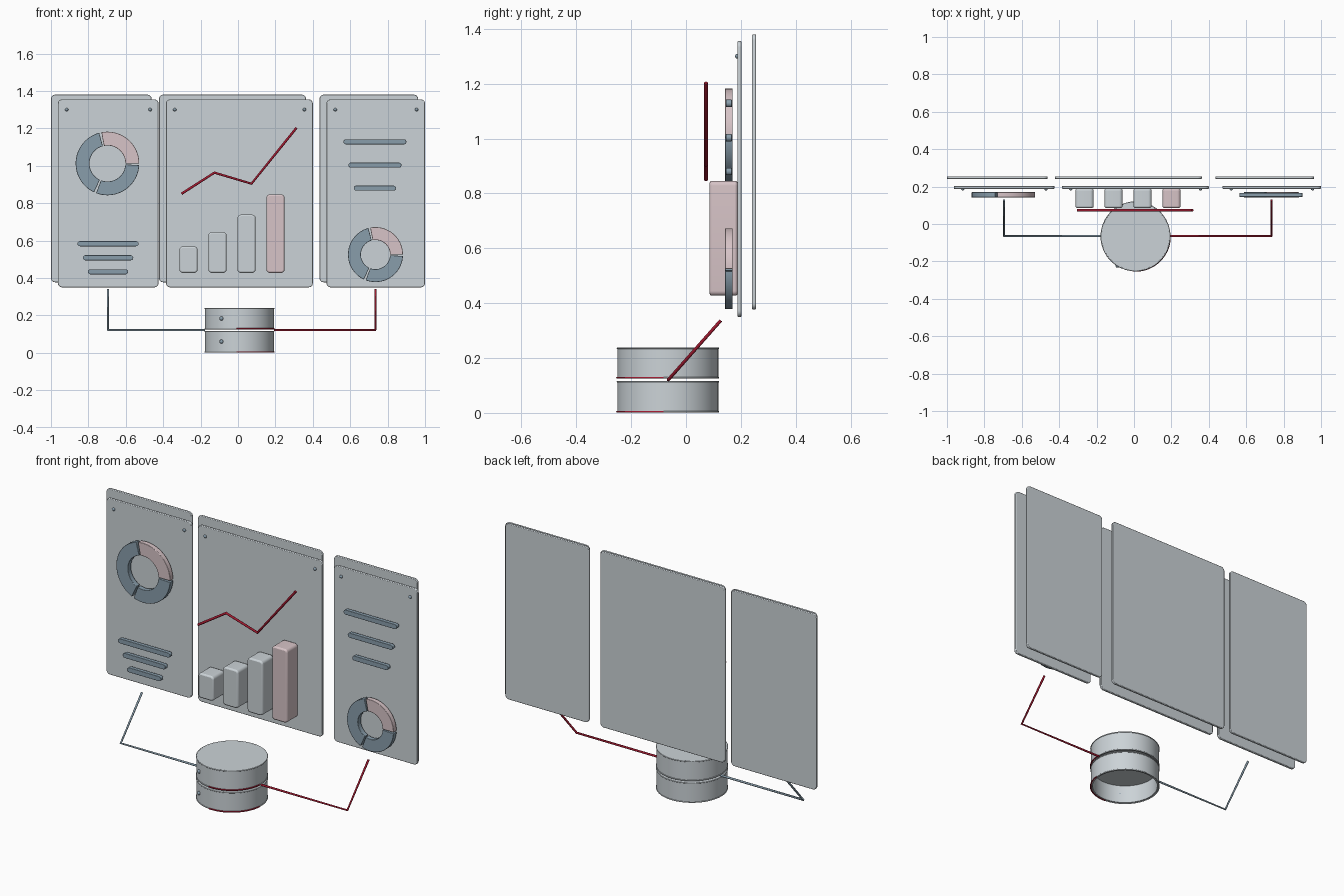
import bpy, bmesh, math
from math import cos, sin, pi, radians

if "Cube" in bpy.data.objects:
    bpy.data.objects.remove(bpy.data.objects["Cube"])


def material(name, rgb):
    m = bpy.data.materials.new(name)
    m.diffuse_color = (*rgb, 1)
    m.use_nodes = True
    m.node_tree.nodes["Principled BSDF"].inputs["Base Color"].default_value = m.diffuse_color
    return m


SLATE = material("slate_blue", (0.25, 0.34, 0.41))
PINK = material("pale_pink", (0.68, 0.55, 0.57))
RED = material("deep_red", (0.36, 0.01, 0.03))
PALE = material("pale_grey", (0.60, 0.65, 0.68))


def finish(name, bm, mat, bevel=0.0):
    bmesh.ops.recalc_face_normals(bm, faces=bm.faces)
    me = bpy.data.meshes.new(name)
    bm.to_mesh(me)
    bm.free()
    ob = bpy.data.objects.new(name, me)
    bpy.context.collection.objects.link(ob)
    if mat:
        me.materials.append(mat)
    if bevel:
        mod = ob.modifiers.new("Bevel", 'BEVEL')
        mod.width, mod.segments = bevel, 2
        mod.limit_method, mod.angle_limit = 'ANGLE', radians(50)
    bpy.ops.object.select_all(action='DESELECT')
    ob.select_set(True)
    bpy.context.view_layer.objects.active = ob
    bpy.ops.object.shade_smooth_by_angle(angle=radians(35))
    return ob


def prism(name, outline, y0, y1, mat, bevel=0.0):
    """Extrude an x-z outline from y0 to y1."""
    bm = bmesh.new()
    face = bm.faces.new([bm.verts.new((x, y0, z)) for x, z in outline])
    new = bmesh.ops.extrude_face_region(bm, geom=[face])["geom"]
    verts = [v for v in new if isinstance(v, bmesh.types.BMVert)]
    bmesh.ops.translate(bm, verts=verts, vec=(0, y1 - y0, 0))
    if len(bm.faces) == len(outline) + 1:
        bm.faces.new([v for v in bm.verts if v not in verts])
    return finish(name, bm, mat, bevel)


def rounded_rect(x0, x1, z0, z1, r, n=6):
    pts = []
    corners = [(x1 - r, z1 - r), (x0 + r, z1 - r), (x0 + r, z0 + r), (x1 - r, z0 + r)]
    for k, (cx, cz) in enumerate(corners):
        for i in range(n + 1):
            a = pi / 2 * (k + i / n)
            pts.append((cx + r * cos(a), cz + r * sin(a)))
    # drop coincident points where an end is a full half circle
    return [p for i, p in enumerate(pts) if math.dist(p, pts[i - 1]) > 1e-5]


def ring_sector(cx, cz, r0, r1, a0, a1):
    n = max(8, int((a1 - a0) / 5))
    angs = [radians(a0 + (a1 - a0) * i / n) for i in range(n + 1)]
    return ([(cx + r1 * cos(a), cz + r1 * sin(a)) for a in angs]
            + [(cx + r0 * cos(a), cz + r0 * sin(a)) for a in reversed(angs)])


def tube(name, points, radius, mat, cyclic=False, res=3):
    cu = bpy.data.curves.new(name, 'CURVE')
    cu.dimensions = '3D'
    cu.bevel_depth, cu.bevel_resolution, cu.use_fill_caps = radius, res, True
    sp = cu.splines.new('POLY')
    sp.points.add(len(points) - 1)
    for p, co in zip(sp.points, points):
        p.co = (*co, 1)
    sp.use_cyclic_u = cyclic
    ob = bpy.data.objects.new(name, cu)
    bpy.context.collection.objects.link(ob)
    if mat:
        cu.materials.append(mat)
    return ob


def stud(name, loc, r):
    bm = bmesh.new()
    bmesh.ops.create_uvsphere(bm, u_segments=16, v_segments=8, radius=r)
    bmesh.ops.translate(bm, verts=bm.verts, vec=loc)
    finish(name, bm, SLATE)


# Three panels, each with an offset backing panel and two corner studs
for side, x0, x1 in (("left", -0.963, -0.425), ("center", -0.385, 0.40), ("right", 0.473, 1.0)):
    prism(f"{side}_panel", rounded_rect(x0, x1, 0.35, 1.355, 0.022), 0.188, 0.203, PALE, 0.003)
    prism(f"{side}_back_panel", rounded_rect(x0 - 0.037, x1 - 0.037, 0.377, 1.38, 0.022),
          0.241, 0.255, PALE, 0.003)
    for i, x in enumerate((x0 + 0.047, x1 - 0.045)):
        stud(f"{side}_panel_stud_{i}", (x, 0.188, 1.3), 0.009)

# Ring charts in three sectors
for side, cx, cz, r0, r1 in (("left", -0.698, 1.012, 0.096, 0.17), ("right", 0.735, 0.525, 0.078, 0.147)):
    for i, (a0, a1, mat) in enumerate(((0, 101, PINK), (105, 245, SLATE), (249, 357, SLATE))):
        prism(f"{side}_ring_chart_{i}", ring_sector(cx, cz, r0, r1, a0, a1), 0.142, 0.17, mat, 0.002)

# Pill-shaped list lines
for side, cx, rows in (("left", -0.695, ((0.583, 0.164), (0.508, 0.135), (0.433, 0.107))),
                       ("right", 0.732, ((1.128, 0.168), (1.003, 0.142), (0.88, 0.113)))):
    for i, (z, h) in enumerate(rows):
        prism(f"{side}_list_line_{i}", rounded_rect(cx - h, cx + h, z - 0.0135, z + 0.0135, 0.0134),
              0.145, 0.167, SLATE, 0.005)

# Bar chart
for i, top in enumerate((0.568, 0.645, 0.738, 0.846)):
    x = -0.313 + 0.155 * i
    prism(f"chart_bar_{i}", rounded_rect(x, x + 0.097, 0.427, top, 0.018),
          0.086, 0.188, PINK if i == 3 else PALE, 0.008)

# Trend line
tube("trend_line", [(x, 0.073, z) for x, z in
                    ((-0.302, 0.85), (-0.126, 0.963), (0.072, 0.904), (0.313, 1.203))], 0.007, RED)

# Two stacked drums, open below, with rims, red rim arc and a stud
CX, CY, R = 0.008, -0.066, 0.184


def arc(a0, a1, z, n, r=R):
    return [(CX + r * cos(radians(a0 + (a1 - a0) * i / n)),
             CY + r * sin(radians(a0 + (a1 - a0) * i / n)), z) for i in range(n + 1)]


for name, z0, z1 in (("lower_drum", 0.004, 0.115), ("upper_drum", 0.128, 0.238)):
    bm = bmesh.new()
    profile = ((0, z1), (R - 0.012, z1), (R, z1), (R, z0), (R - 0.01, z0), (R - 0.01, z1 - 0.008), (0, z1 - 0.008))
    vs = [bm.verts.new((CX + r, CY, z)) for r, z in profile]
    es = [bm.edges.new(p) for p in zip(vs, vs[1:])]
    bmesh.ops.spin(bm, geom=vs + es, cent=(CX, CY, 0), axis=(0, 0, 1), angle=2 * pi, steps=64)
    bmesh.ops.remove_doubles(bm, verts=bm.verts, dist=1e-5)
    finish(name, bm, PALE)
    tube(f"{name}_top_rim", arc(0, 360, z1 - 0.002, 64)[:-1], 0.003, PALE, True, 1)
    tube(f"{name}_bottom_rim", arc(-5, 265, z0, 48), 0.003, PALE, False, 1)
    tube(f"{name}_red_rim", arc(-95, -5, z0, 24, R + 0.001), 0.004, RED, False, 1)
    stud(f"{name}_stud", (-0.088, CY - 0.157, (z0 + z1) / 2), 0.011)

# Cables from the drums up to the side panels
for side, x, end, mat in (("left", -0.695, CX - R, SLATE), ("right", 0.735, CX + R, RED)):
    tube(f"{side}_cable", [(end, -0.064, 0.121), (x, -0.064, 0.121), (x, 0.127, 0.337)], 0.006, mat)
